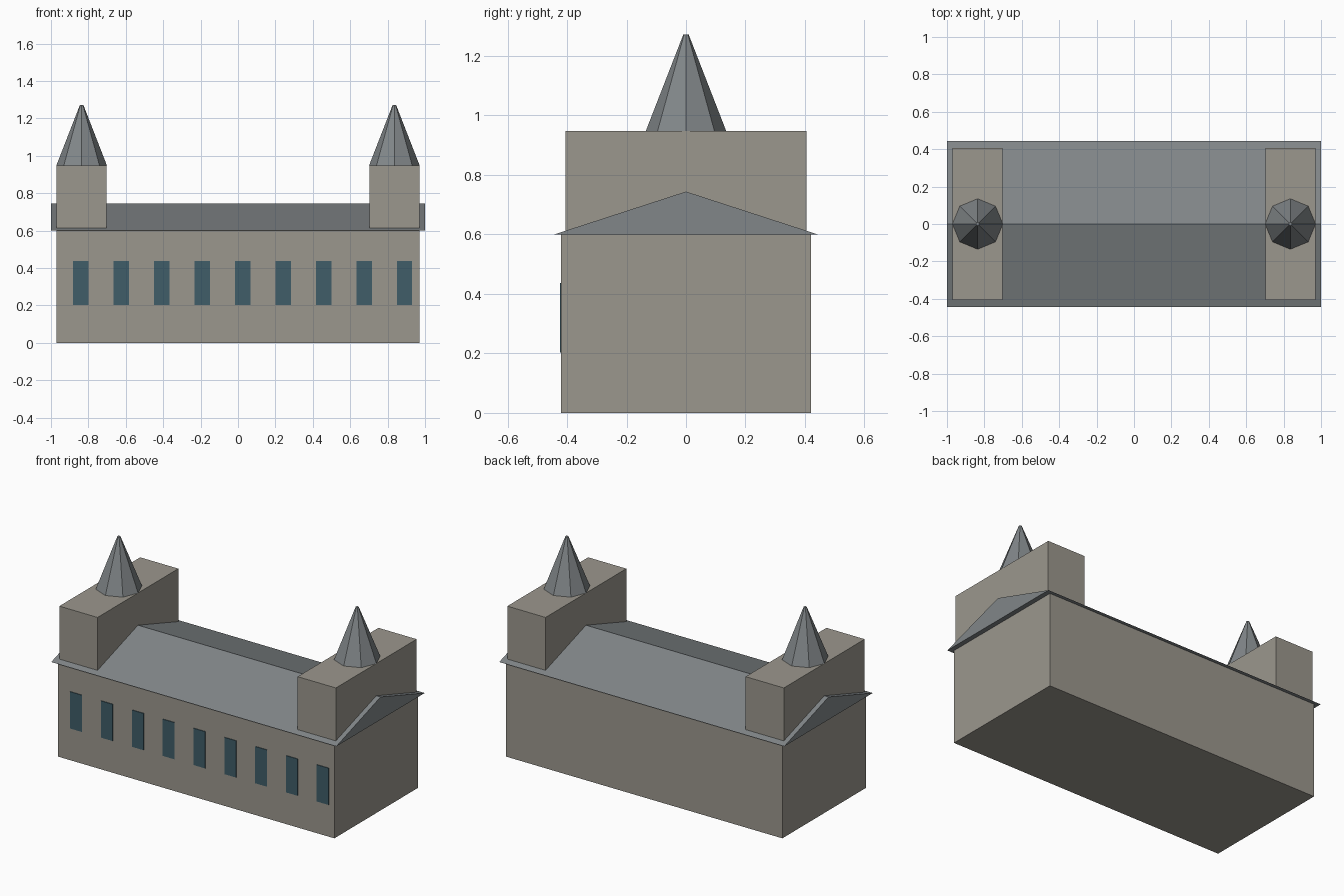
import bpy

if "Cube" in bpy.data.objects:
    bpy.data.objects.remove(bpy.data.objects["Cube"])


def material(name, rgb):
    m = bpy.data.materials.new(name)
    m.diffuse_color = (*rgb, 1)
    m.use_nodes = True
    m.node_tree.nodes["Principled BSDF"].inputs["Base Color"].default_value = m.diffuse_color
    return m


STONE = material("stone", (0.33, 0.31, 0.27))
SLATE = material("slate", (0.22, 0.24, 0.25))
GLASS = material("glass", (0.05, 0.11, 0.14))


def box(name, x, y, z, mat):
    """Axis-aligned box from (min, max) ranges."""
    ranges = (x, y, z)
    bpy.ops.mesh.primitive_cube_add(size=1, location=[(a + b) / 2 for a, b in ranges])
    ob = bpy.context.object
    ob.name = name
    for v in ob.data.vertices:
        v.co = [c * (b - a) for c, (a, b) in zip(v.co, ranges)]
    ob.data.materials.append(mat)
    return ob


# Main hall
box("hall_walls", (-0.97, 0.97), (-0.42, 0.42), (0, 0.6), STONE)

# Gabled roof with a small overhang: triangular prism along x
profile = [(-0.443, 0.6), (0.443, 0.6), (0, 0.744)]
verts = [(x, y, z) for x in (-1, 1) for y, z in profile]
faces = [(2, 1, 0), (3, 4, 5)]
faces += [(i, (i + 1) % 3, (i + 1) % 3 + 3, i + 3) for i in range(3)]
mesh = bpy.data.meshes.new("gable_roof")
mesh.from_pydata(verts, [], faces)
mesh.materials.append(SLATE)
roof = bpy.data.objects.new("gable_roof", mesh)
bpy.context.collection.objects.link(roof)

# End towers with octagonal spires
for side, label in ((-1, "left"), (1, "right")):
    cx = side * 0.836
    box(f"{label}_tower", (cx - 0.134, cx + 0.134), (-0.405, 0.405), (0.6, 0.948), STONE)
    bpy.ops.mesh.primitive_cone_add(vertices=8, radius1=0.135, radius2=0.009,
                                    depth=0.324, location=(cx, 0, 0.948 + 0.162))
    spire = bpy.context.object
    spire.name = f"{label}_spire"
    spire.data.materials.append(SLATE)

# Row of front windows, standing slightly proud of the wall
for i in range(9):
    cx = -0.84 + i * 0.2163
    box(f"window_{i + 1}", (cx - 0.041, cx + 0.041), (-0.424, -0.40), (0.203, 0.436), GLASS)
